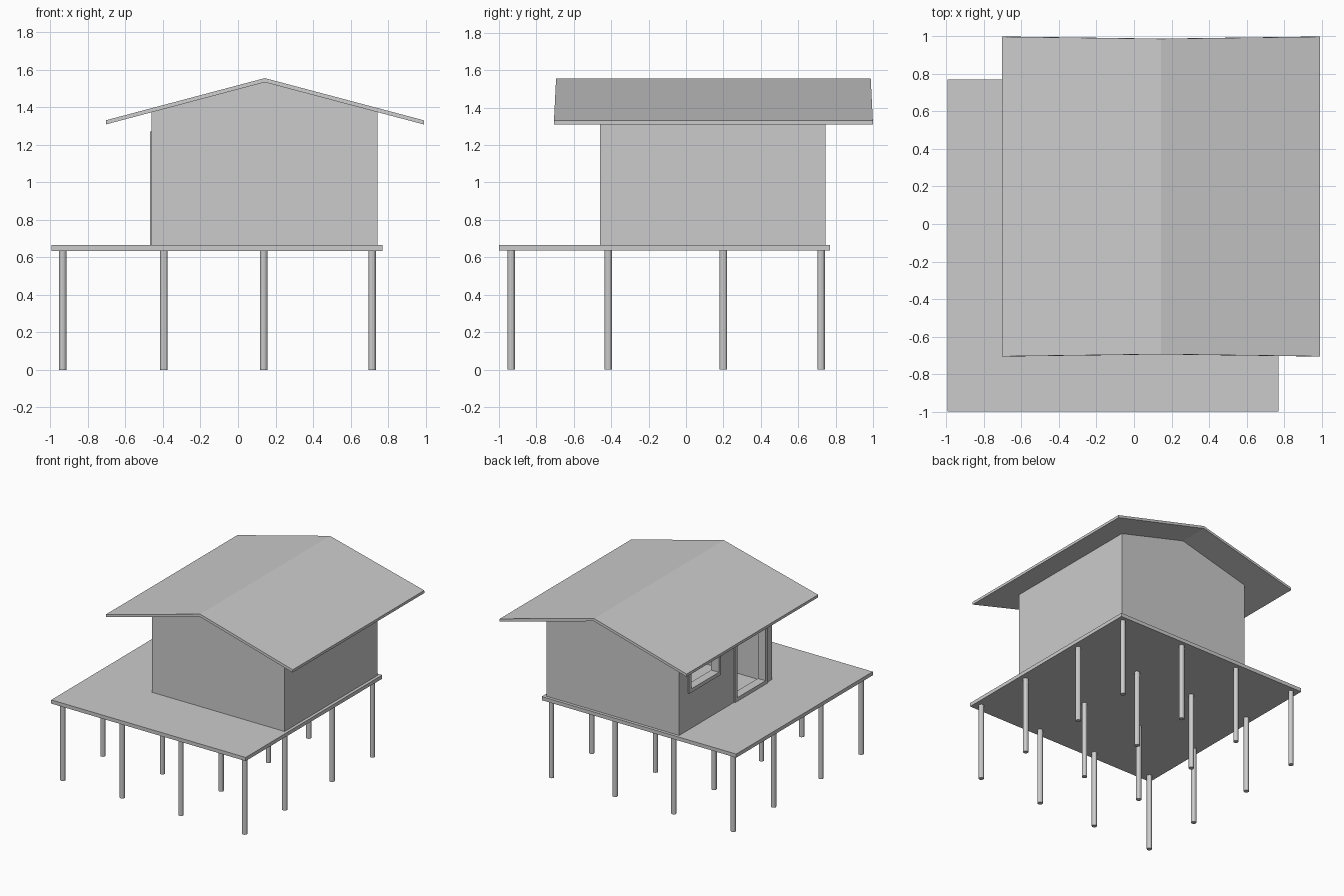
import bpy, bmesh

if "Cube" in bpy.data.objects:
    bpy.data.objects.remove(bpy.data.objects["Cube"])


def mesh_object(name, bm):
    bmesh.ops.recalc_face_normals(bm, faces=bm.faces)
    me = bpy.data.meshes.new(name)
    bm.to_mesh(me)
    bm.free()
    ob = bpy.data.objects.new(name, me)
    bpy.context.collection.objects.link(ob)
    return ob


def prism(name, profile, y0, y1, lean=lambda z: 0.0):
    """Extrude an xz profile along y; lean pulls the ends in by height."""
    bm = bmesh.new()
    a = [bm.verts.new((x, y0 + lean(z), z)) for x, z in profile]
    b = [bm.verts.new((x, y1 - lean(z), z)) for x, z in profile]
    bm.faces.new(a)
    bm.faces.new(b)
    n = len(a)
    for i in range(n):
        j = (i + 1) % n
        bm.faces.new((a[i], a[j], b[j], b[i]))
    return mesh_object(name, bm)


def box(name, x0, x1, y0, y1, z0, z1):
    return prism(name, [(x0, z0), (x1, z0), (x1, z1), (x0, z1)], y0, y1)


def cut(target, cutter):
    mod = target.modifiers.new("cut", 'BOOLEAN')
    mod.operation = 'DIFFERENCE'
    mod.solver = 'EXACT'
    mod.object = cutter
    bpy.context.view_layer.objects.active = target
    bpy.ops.object.modifier_apply(modifier=mod.name)
    bpy.data.objects.remove(cutter)


RIDGE_X, SLOPE = 0.143, 0.265
DECK_TOP = 0.665


def under_roof(x):
    return 1.534 - SLOPE * abs(x - RIDGE_X)


def gable(x0, x1, z0, lift=0.0):
    return [(x0, z0), (x1, z0), (x1, under_roof(x1) + lift),
            (RIDGE_X, under_roof(RIDGE_X) + lift), (x0, under_roof(x0) + lift)]


# Deck on a 4 x 4 grid of round posts
box("deck", -0.995, 0.77, -1.0, 0.77, 0.635, DECK_TOP)
for i, x in enumerate((-0.935, -0.395, 0.137, 0.715)):
    for j, y in enumerate((-0.935, -0.415, 0.2, 0.722)):
        bm = bmesh.new()
        bmesh.ops.create_cone(bm, cap_ends=True, segments=12,
                              radius1=0.02, radius2=0.02, depth=0.635)
        bmesh.ops.translate(bm, verts=bm.verts, vec=(x, y, 0.3175))
        mesh_object(f"post_{i}_{j}", bm)

# Hollow cabin walls
X0, X1, Y0, Y1, T = -0.46, 0.745, -0.46, 0.745, 0.06
walls = prism("cabin_walls", gable(X0, X1, DECK_TOP), Y0, Y1)
cut(walls, prism("room_cutter", gable(X0 + T, X1 - T, DECK_TOP - 0.1, 0.1),
                 Y0 + T, Y1 - T))

# Window and door openings in the left wall, each with a frame
FRAME = 0.03
for name, y0, y1, z0, z1 in (("window", 0.215, 0.63, 0.965, 1.27),
                             ("door", -0.39, 0.035, DECK_TOP, 1.27)):
    low = z0 - 0.1 if name == "door" else z0
    cut(walls, box(name + "_cutter", X0 - 0.1, X0 + T + 0.05, y0, y1, low, z1))
    frame = box(name + "_frame", X0 - 0.01, X0 + T, y0, y1, z0, z1)
    cut(frame, box(name + "_hole", X0 - 0.1, X0 + T + 0.1, y0 + FRAME,
                   y1 - FRAME, z0 + FRAME, z1 - FRAME))

# Gabled roof with ends leaning slightly inwards towards the ridge
roof = [(-0.705, 1.309), (RIDGE_X, 1.534), (0.991, 1.309),
        (0.991, 1.331), (RIDGE_X, 1.556), (-0.705, 1.331)]
prism("roof", roof, -0.707, 1.0, lambda z: 0.05 * (z - 1.309))
